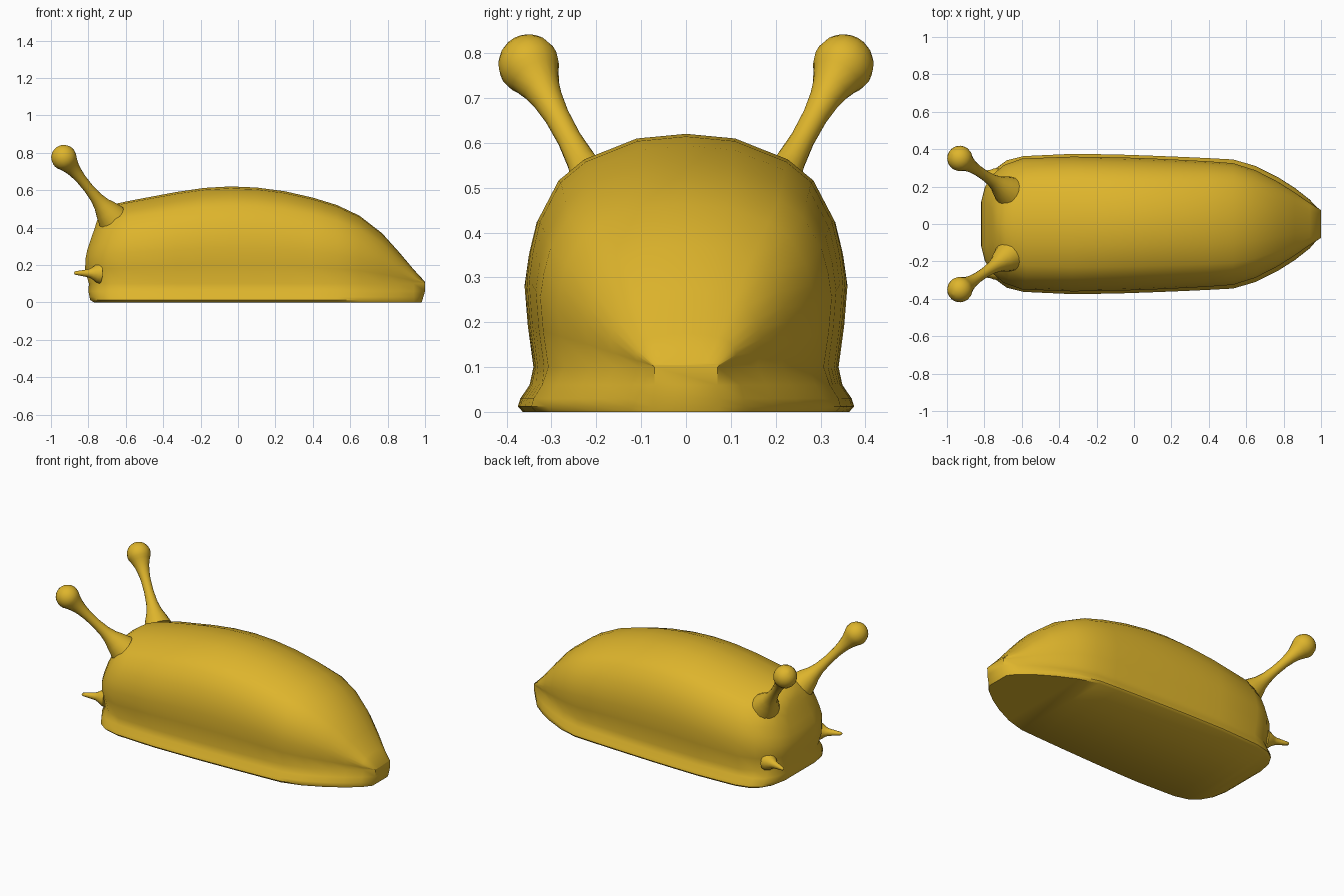
import bpy, bmesh, math
from mathutils import Vector

if "Cube" in bpy.data.objects:
    bpy.data.objects.remove(bpy.data.objects["Cube"])

mat = bpy.data.materials.new("yellow_skin")
mat.diffuse_color = (0.73, 0.46, 0.025, 1)
mat.use_nodes = True
mat.node_tree.nodes["Principled BSDF"].inputs["Base Color"].default_value = mat.diffuse_color


def finish(name, bm, angle=60):
    bmesh.ops.recalc_face_normals(bm, faces=bm.faces)
    me = bpy.data.meshes.new(name)
    bm.to_mesh(me)
    bm.free()
    ob = bpy.data.objects.new(name, me)
    bpy.context.collection.objects.link(ob)
    me.materials.append(mat)
    bpy.ops.object.select_all(action='DESELECT')
    ob.select_set(True)
    bpy.context.view_layer.objects.active = ob
    bpy.ops.object.shade_smooth_by_angle(angle=math.radians(angle))
    return ob


def interp(table, v):
    for (a, fa), (b, fb) in zip(table, table[1:]):
        if v <= b:
            return fa + (fb - fa) * max(0, (v - a) / (b - a))
    return table[-1][1]


# Body cross-section: foot rim (width share, z) and back (width share, height share)
FOOT = [(0.97, 0), (1.0, 0.012), (0.985, 0.03), (0.93, 0.06)]
BACK = [(0.945, 0), (0.98, 0.19), (1, 0.37), (0.975, 0.5), (0.93, 0.63),
        (0.80, 0.8), (0.64, 0.89), (0.31, 0.98), (0, 1)]
# Head profile: z, front x
HEAD = [(0, -0.77), (0.012, -0.79), (0.06, -0.80), (0.1, -0.797), (0.17, -0.818),
        (0.25, -0.815), (0.3, -0.80), (0.4, -0.765), (0.45, -0.75), (0.53, -0.725)]
# Stations: x, foot half width, body half width, height
STATIONS = [(-0.82, 0.15, 0.12, 0.46), (-0.80, 0.24, 0.20, 0.49), (-0.76, 0.30, 0.265, 0.515),
            (-0.70, 0.34, 0.315, 0.53), (-0.6, 0.363, 0.35, 0.545), (-0.33, 0.375, 0.36, 0.59),
            (-0.18, 0.373, 0.358, 0.612), (-0.04, 0.37, 0.355, 0.62), (0.1, 0.365, 0.35, 0.614),
            (0.25, 0.359, 0.343, 0.594), (0.4, 0.352, 0.335, 0.56), (0.53, 0.345, 0.325, 0.52),
            (0.65, 0.31, 0.287, 0.463), (0.77, 0.25, 0.225, 0.37), (0.86, 0.193, 0.168, 0.27),
            (0.94, 0.13, 0.112, 0.175), (1.0, 0.075, 0.074, 0.11)]

bm = bmesh.new()
rings = []
for X, f, b, h in STATIONS:
    half = [(s * f, z) for s, z in FOOT] + [(s * b, 0.1 + (h - 0.1) * u) for s, u in BACK]
    fall = max(0, min(1, (-0.5 - X) / 0.32))
    ring = []
    for y, z in half + [(-y, z) for y, z in reversed(half[:-1])]:
        x = X + (interp(HEAD, z) + 0.82) * fall
        if X == 1.0:
            x -= max(0, 0.06 - z) * 0.3
        ring.append(bm.verts.new((x, y, z)))
    rings.append(ring)
n = len(rings[0])
for r0, r1 in zip(rings, rings[1:]):
    for i in range(n):
        j = (i + 1) % n
        bm.faces.new((r0[i], r0[j], r1[j], r1[i]))
# Head and tail caps
for r in (rings[0], rings[-1]):
    for i in range(n // 2):
        bm.faces.new(list(dict.fromkeys((r[i], r[i + 1], r[n - 2 - i], r[n - 1 - i]))))
finish("body", bm, 50)


def turned(name, start, end, profile, sides=16):
    """Round part along start-end from (distance, radius) pairs, mirrored in y."""
    start, end = Vector(start), Vector(end)
    axis = (end - start).normalized()
    u = axis.cross(Vector((0, 0, 1))).normalized()
    v = axis.cross(u)
    bm = bmesh.new()
    rows = []
    for d, r in profile:
        rows.append([bm.verts.new(start + axis * d + r * (math.cos(a) * u + math.sin(a) * v))
                     for a in (2 * math.pi * k / sides for k in range(sides))])
    for r0, r1 in zip(rows, rows[1:]):
        for i in range(sides):
            j = (i + 1) % sides
            bm.faces.new((r0[i], r0[j], r1[j], r1[i]))
    bm.faces.new(rows[0])
    bm.faces.new(rows[-1])
    ob = finish(name, bm)
    m = ob.modifiers.new("mirror", 'MIRROR')
    m.use_axis = (False, True, False)


# Eye stalks ending in round eyes
ball = [(0.41 + 0.068 * math.sin(math.radians(t)), 0.068 * math.cos(math.radians(t)))
        for t in range(-35, 90, 15)] + [(0.478, 0.004)]
turned("eye_stalks", (-0.695, 0.19, 0.48), (-0.93, 0.35, 0.773),
       [(-0.03, 0.08), (0.02, 0.062), (0.06, 0.045), (0.11, 0.033), (0.18, 0.027),
        (0.25, 0.028), (0.30, 0.034), (0.335, 0.042)] + ball)

# Small feelers beside the mouth
turned("feelers", (-0.75, 0.25, 0.155), (-0.876, 0.29, 0.157),
       [(-0.01, 0.055), (0.012, 0.046), (0.03, 0.032), (0.05, 0.022), (0.08, 0.017),
        (0.11, 0.012), (0.127, 0.009), (0.132, 0.003)], 12)
